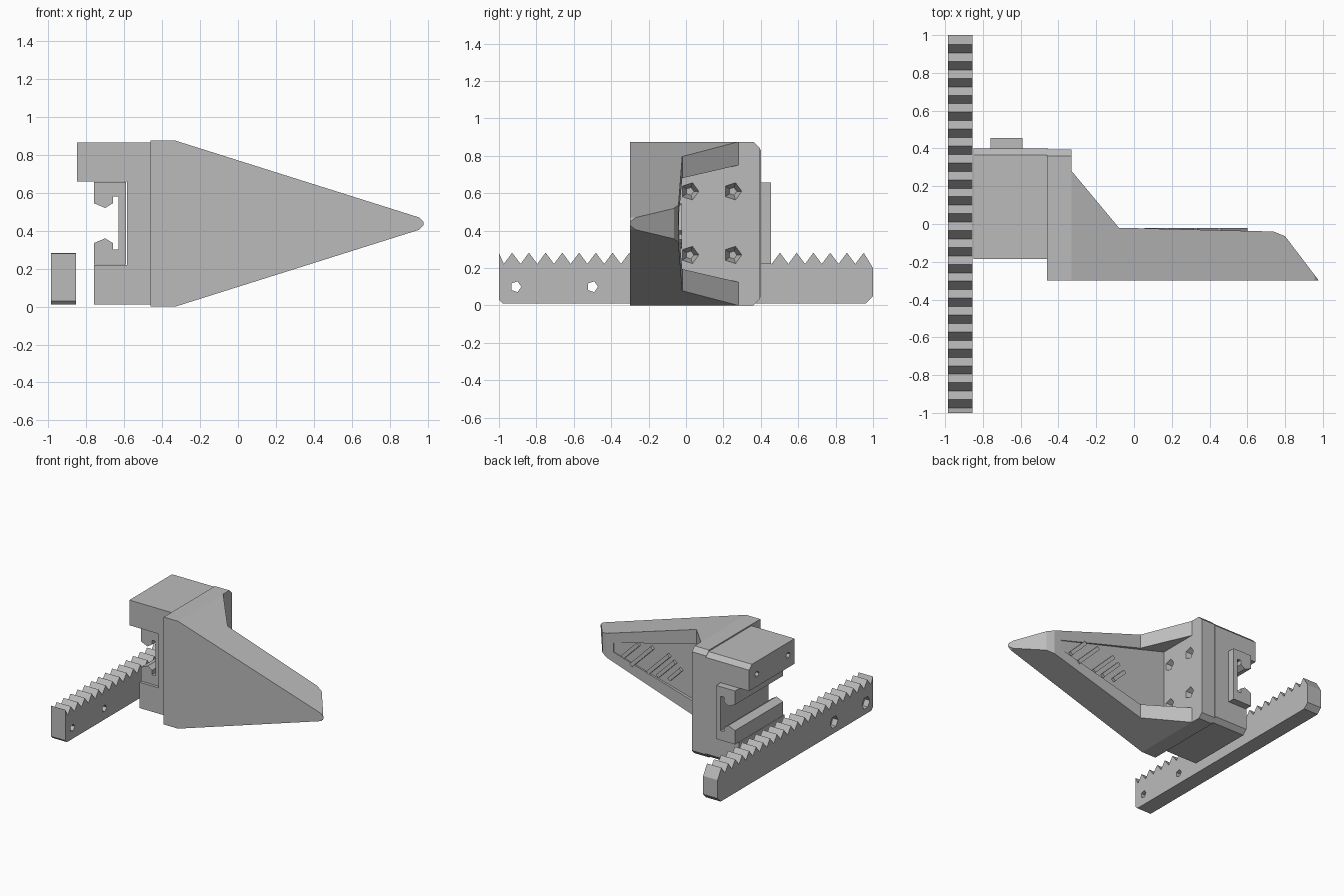
import bpy, bmesh, math
from mathutils import Matrix, Vector

cube = bpy.data.objects.get("Cube")
if cube:
    bpy.data.objects.remove(cube, do_unlink=True)

# One plain grey for everything
grey = bpy.data.materials.new("plain_grey")
grey.use_nodes = True
color = (0.5, 0.5, 0.5, 1)
grey.diffuse_color = color
grey.node_tree.nodes["Principled BSDF"].inputs["Base Color"].default_value = color

MID = 0.4375  # height of the mirror plane of the finger


def make(name, bm):
    bmesh.ops.recalc_face_normals(bm, faces=bm.faces)
    mesh = bpy.data.meshes.new(name)
    bm.to_mesh(mesh)
    bm.free()
    mesh.materials.append(grey)
    ob = bpy.data.objects.new(name, mesh)
    bpy.context.collection.objects.link(ob)
    return ob


def prism(name, pts, axis, lo, hi):
    """Extrude a 2D profile along x, y or z."""
    place = {"x": lambda a, b, t: (t, a, b),
             "y": lambda a, b, t: (a, t, b),
             "z": lambda a, b, t: (a, b, t)}[axis]
    bm = bmesh.new()
    face = bm.faces.new([bm.verts.new(place(a, b, lo)) for a, b in pts])
    new = bmesh.ops.extrude_face_region(bm, geom=[face])["geom"]
    move = Vector(place(0, 0, hi - lo))
    bmesh.ops.translate(bm, vec=move, verts=[v for v in new if isinstance(v, bmesh.types.BMVert)])
    return make(name, bm)


def drill(name, center, radius, depth, sides, tip=1.0):
    """Faceted cutter lying along x."""
    bm = bmesh.new()
    bmesh.ops.create_cone(bm, cap_ends=True, segments=sides, radius1=radius * tip,
                          radius2=radius, depth=depth,
                          matrix=Matrix.Translation(center) @ Matrix.Rotation(math.pi / 2, 4, "Y"))
    return make(name, bm)


def combine(ob, tool, op):
    tool.hide_render = True
    mod = ob.modifiers.new(op.lower(), "BOOLEAN")
    mod.operation, mod.object, mod.solver = op, tool, "EXACT"
    bpy.context.view_layer.objects.active = ob
    bpy.ops.object.modifier_apply(modifier=mod.name)
    bpy.data.objects.remove(tool, do_unlink=True)


def mirrored(half):
    """Close an upper half outline with its reflection below MID."""
    return half + [(x, 2 * MID - z) for x, z in reversed(half)]


def chamfered(z0, z1, back):
    """Side outline with the two rear corners cut off."""
    c = 0.035
    return [(-0.5, z0), (back - c, z0), (back, z0 + c), (back, z1 - c), (back - c, z1), (-0.5, z1)]


# Finger: tapered outline trimmed by its plan shape
finger = prism("finger", mirrored([(-0.46, 0.875), (-0.33, 0.875), (0.955, 0.47), (0.98, 0.445)]),
               "y", -0.3, 0.5)
plan = [(-0.6, -0.4), (1.055, -0.4), (0.8, -0.065), (0.74, -0.04), (-0.08, -0.02),
        (-0.33, 0.28), (-0.33, 0.45), (-0.6, 0.45)]
combine(finger, prism("plan_trim", plan, "z", -0.2, 1.1), "INTERSECT")
combine(finger, prism("corner_trim", chamfered(0, 0.875, 0.395), "x", -0.7, 1.2), "INTERSECT")

# Pocket between the two gussets, running on as a shallow recess
pocket = mirrored([(-0.33, 0.75), (-0.06, 0.675), (0.68, 0.475)])
combine(finger, prism("pocket_cut", pocket, "y", -0.045, 0.31), "DIFFERENCE")

# Faceted screw sockets in the pocket wall
for y in (0.02, 0.25):
    for z in (0.27, 0.61):
        combine(finger, drill("socket_cut", (-0.36, y, z), 0.055, 0.1, 5, 0.4), "DIFFERENCE")

# Slanted grip bars on the recess floor
for i, (x, length) in enumerate([(0.52, 0.2), (0.42, 0.27), (0.27, 0.27), (0.2, 0.22), (0.12, 0.15)]):
    bm = bmesh.new()
    bmesh.ops.create_cube(bm, size=1, matrix=Matrix.Translation((x, -0.035, 0.46 - 0.022 * i))
                          @ Matrix.Rotation(math.radians(45), 4, "Y")
                          @ Matrix.Diagonal((length, 0.025, 0.03, 1)))
    make("grip_bar_%d" % (i + 1), bm)

# Mounting block with overhang and side channel
block = prism("mounting_block",
              [(-0.455, 0.01), (-0.76, 0.01), (-0.76, 0.22), (-0.585, 0.22), (-0.585, 0.66),
               (-0.85, 0.66), (-0.85, 0.865), (-0.455, 0.865)], "y", -0.185, 0.5)
combine(block, prism("block_trim", chamfered(0.01, 0.865, 0.4), "x", -1, 0), "INTERSECT")
for y in (-0.1, 0.3):
    combine(block, drill("pin_cut", (-0.85, y, 0.76), 0.025, 0.12, 6), "DIFFERENCE")

# Channel liner with two jaws
prism("slide_channel",
      [(-0.59, 0.222), (-0.76, 0.222), (-0.76, 0.335), (-0.70, 0.36), (-0.66, 0.335), (-0.66, 0.30),
       (-0.63, 0.30), (-0.63, 0.58), (-0.66, 0.58), (-0.66, 0.545), (-0.70, 0.52), (-0.76, 0.545),
       (-0.76, 0.658), (-0.59, 0.658)], "y", -0.165, 0.455)

# Toothed rack
pitch, teeth = 0.0895, 22
outline = [(-1, 0.28), (-1, 0.03), (-0.98, 0.01), (0.96, 0.01), (1, 0.05), (1, 0.2)]
for i in range(teeth):
    peak = 0.95 - i * pitch
    outline += [(peak, 0.282), (peak - pitch / 2, 0.222)]
rack = prism("toothed_rack", outline, "x", -0.985, -0.855)
for y in (-0.91, -0.5):
    combine(rack, drill("bolt_cut", (-0.92, y, 0.1), 0.03, 0.3, 5), "DIFFERENCE")
    combine(rack, drill("head_cut", (-0.99, y, 0.1), 0.05, 0.1, 6), "DIFFERENCE")
